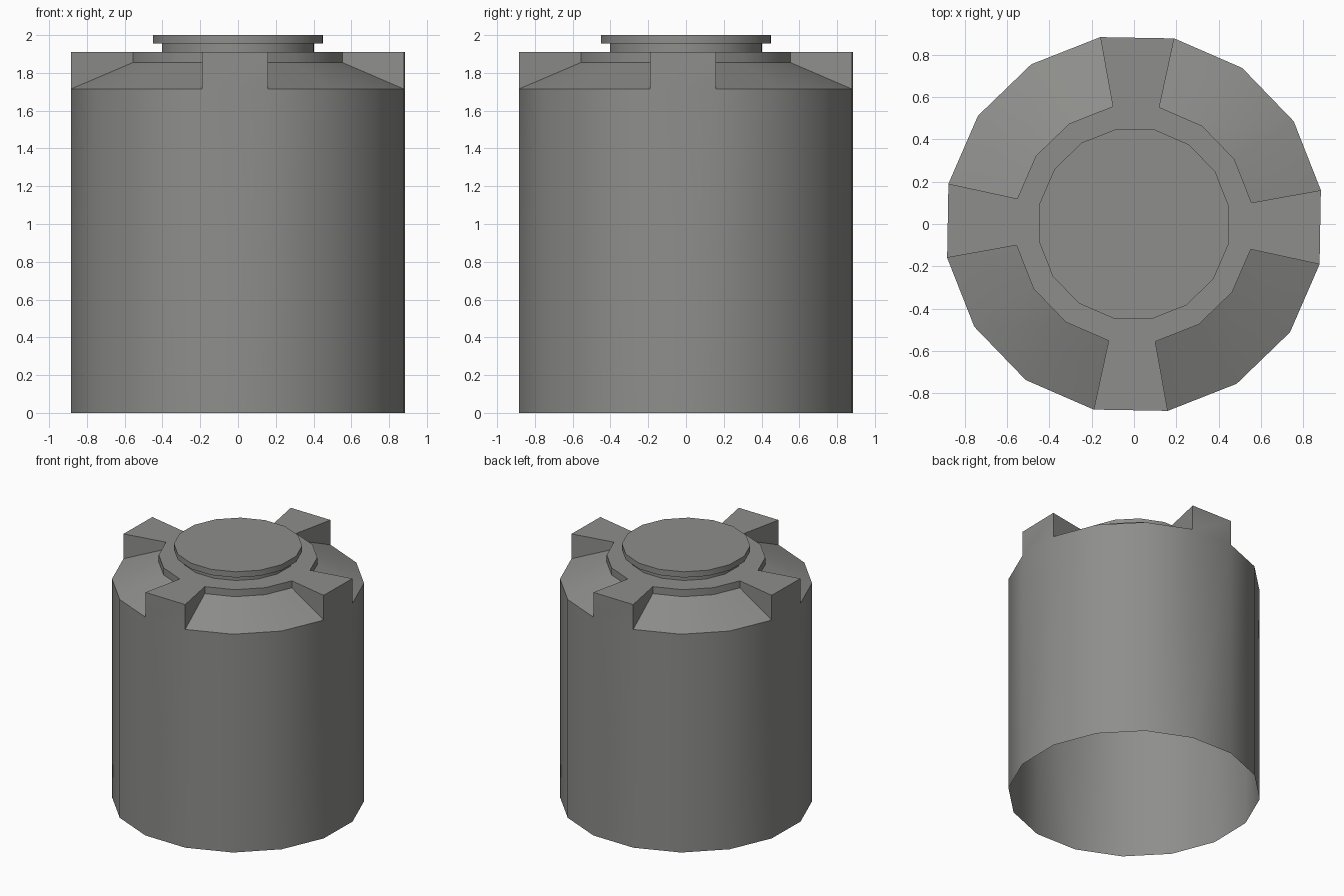
import bpy, bmesh, math

SIDES = 16
TURN = math.radians(10.25)
OUTER, INNER, NECK, LID = 0.898, 0.565, 0.41, 0.457
SHOULDER, STEP, RIB_TOP, NECK_TOP, TOP = 1.715, 1.855, 1.91, 1.955, 2.0

cube = bpy.data.objects.get("Cube")
if cube:
    bpy.data.objects.remove(cube, do_unlink=True)

grey = bpy.data.materials.new("tank grey")
grey.use_nodes = True
colour = (0.27, 0.27, 0.26, 1)
grey.diffuse_color = colour
grey.node_tree.nodes["Principled BSDF"].inputs["Base Color"].default_value = colour


def ring(bm, radius, z):
    return [bm.verts.new((radius * math.cos(TURN + i * math.tau / SIDES),
                          radius * math.sin(TURN + i * math.tau / SIDES), z))
            for i in range(SIDES)]


def bridge(bm, low, high, keep=lambda i: True):
    for i in range(SIDES):
        j = (i + 1) % SIDES
        if keep(i):
            bm.faces.new((low[i], low[j], high[j], high[i]))


def finish(bm, name):
    bm.verts.index_update()
    bmesh.ops.delete(bm, geom=[v for v in bm.verts if not v.link_faces], context='VERTS')
    bm.normal_update()
    mesh = bpy.data.meshes.new(name)
    bm.to_mesh(mesh)
    bm.free()
    mesh.materials.append(grey)
    obj = bpy.data.objects.new(name, mesh)
    bpy.context.collection.objects.link(obj)
    bpy.ops.object.select_all(action='DESELECT')
    bpy.context.view_layer.objects.active = obj
    obj.select_set(True)
    bpy.ops.object.shade_smooth_by_angle(angle=math.radians(30))


def is_rib(i):
    return i % 4 == 3


def is_slope(i):
    return not is_rib(i)


# Tank body: open bottom, sloped shoulder panels and four raised ribs
bm = bmesh.new()
base = ring(bm, OUTER, 0)
shoulder = ring(bm, OUTER, SHOULDER)
step = ring(bm, INNER, STEP)
rib_out = ring(bm, OUTER, RIB_TOP)
rib_in = ring(bm, INNER, RIB_TOP)
collar = ring(bm, NECK, RIB_TOP)
bridge(bm, base, shoulder)
bridge(bm, shoulder, step, is_slope)
bridge(bm, step, rib_in, is_slope)
bridge(bm, shoulder, rib_out, is_rib)
bridge(bm, rib_out, rib_in, is_rib)
bridge(bm, rib_in, collar)
for i in filter(is_rib, range(SIDES)):
    j = (i + 1) % SIDES
    bm.faces.new((shoulder[i], rib_out[i], rib_in[i], step[i]))
    bm.faces.new((shoulder[j], step[j], rib_in[j], rib_out[j]))
finish(bm, "tank_body")

# Lid: narrow neck under a wider flat cap
bm = bmesh.new()
levels = [ring(bm, r, z) for r, z in
          ((NECK, RIB_TOP), (NECK, NECK_TOP), (LID, NECK_TOP), (LID, TOP))]
for low, high in zip(levels, levels[1:]):
    bridge(bm, low, high)
bm.faces.new(levels[-1])
finish(bm, "lid")
